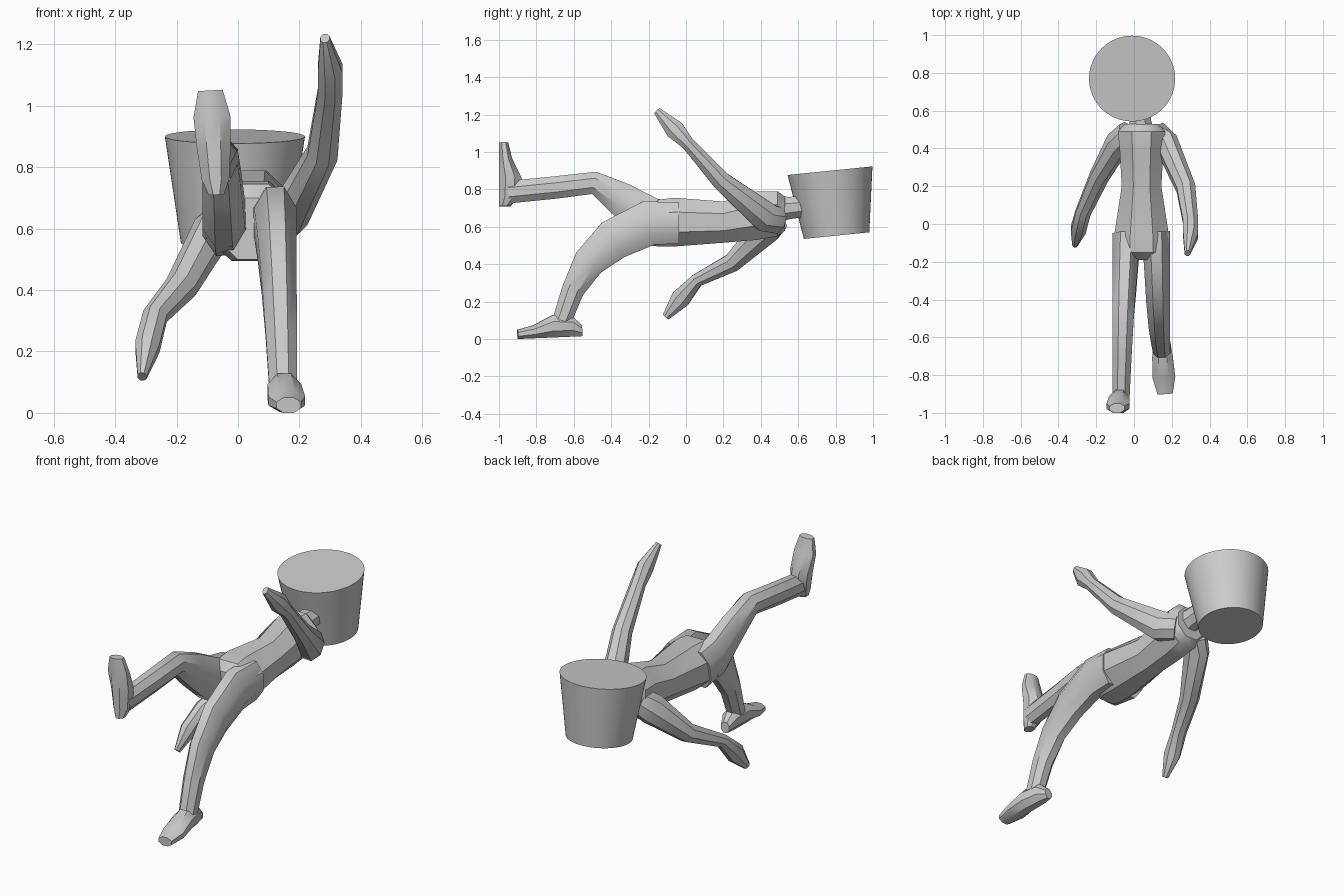
import bpy, bmesh
from math import radians, sin, cos, pi
from mathutils import Vector

cube = bpy.data.objects.get("Cube")
if cube:
    bpy.data.objects.remove(cube, do_unlink=True)

grey = bpy.data.materials.new("plain grey")
grey.use_nodes = True
colour = (.6, .6, .6, 1)
grey.diffuse_color = colour
grey.node_tree.nodes["Principled BSDF"].inputs["Base Color"].default_value = colour

RIGHT, BACK, UP = Vector((1, 0, 0)), Vector((0, 1, 0)), Vector((0, 0, 1))
SIDES = 8


def finish(obj):
    obj.data.materials.append(grey)
    bpy.ops.object.select_all(action='DESELECT')
    obj.select_set(True)
    bpy.context.view_layer.objects.active = obj
    bpy.ops.object.shade_smooth_by_angle(angle=radians(35))


def loft(name, centres, widths, depths, axis=None):
    """Eight-sided tube; widths and depths are half sizes at each centre.
    Sections face along the axis, or along the path when none is given."""
    bm = bmesh.new()
    last = len(centres) - 1
    loops = []
    for i, (centre, width, depth) in enumerate(zip(centres, widths, depths)):
        along = axis or centres[min(i + 1, last)] - centres[max(i - 1, 0)]
        along = along.normalized()
        side = (RIGHT - along * RIGHT.dot(along)).normalized()
        up = along.cross(side)
        loop = []
        for k in range(SIDES):
            angle = (k + .5) * 2 * pi / SIDES
            across = side * cos(angle) * width + up * sin(angle) * depth
            loop.append(bm.verts.new(centre + across / cos(pi / SIDES)))
        loops.append(loop)
    for near, far in zip(loops, loops[1:]):
        for k in range(SIDES):
            n = (k + 1) % SIDES
            bm.faces.new((near[k], near[n], far[n], far[k]))
    bm.faces.new(loops[0])
    bm.faces.new(loops[-1])
    bmesh.ops.recalc_face_normals(bm, faces=bm.faces[:])
    mesh = bpy.data.meshes.new(name)
    bm.to_mesh(mesh)
    bm.free()
    obj = bpy.data.objects.new(name, mesh)
    bpy.context.collection.objects.link(obj)
    finish(obj)


def trunk(name, x, sections):
    """Straight body part along y from (y, z, half width, half depth)."""
    ys, zs, widths, depths = zip(*sections)
    centres = [Vector((x, y, z)) for y, z in zip(ys, zs)]
    loft(name, centres, widths, depths, BACK)


def leg(name, hip_x, ankle_x, joints):
    """Leg from (y, z, half depth), with an even taper from hip to ankle."""
    centres, widths, depths = [], [], []
    for i, (y, z, depth) in enumerate(joints):
        t = i / (len(joints) - 1)
        centres.append(Vector((hip_x + (ankle_x - hip_x) * t, y, z)))
        widths.append(.075 - .03 * t)
        depths.append(depth)
    loft(name, centres, widths, depths)


def foot(name, heel, toe, instep):
    """Foot on a flat sole, rising from the sole in the instep direction."""
    heel, toe = Vector(heel), Vector(toe)
    lengths = (0, .15, .45, .75, 1)
    widths = (.025, .045, .055, .06, .04)
    depths = (.03, .055, .06, .035, .025)
    centres = [heel.lerp(toe, t) + instep * d for t, d in zip(lengths, depths)]
    loft(name, centres, widths, depths, toe - heel)


def arm(name, joints):
    """Arm through shoulder root, shoulder, elbow, wrist, palm and fingertips."""
    widths = (.06, .06, .05, .04, .04, .015)
    depths = (.07, .08, .05, .035, .052, .02)
    loft(name, [Vector(j) for j in joints], widths, depths)


# Torso, lying chest up
trunk("torso", .04, [
    (.53, .67, .09, .09), (.49, .67, .125, .12), (.38, .66, .115, .13),
    (.2, .625, .105, .11), (-.06, .625, .145, .13),
    (-.15, .62, .145, .125), (-.19, .6, .1, .1)])

# Neck
trunk("neck", .035, [
    (.48, .69, .075, .075), (.55, .7, .055, .06), (.65, .71, .055, .055)])

# Bucket-shaped head, its crown leaning forward
base, crown = Vector((-.01, .805, .553)), Vector((-.01, .77, .9))
lean = UP.rotation_difference(crown - base).to_euler()
bpy.ops.mesh.primitive_cone_add(
    vertices=64, radius1=.176, radius2=.228, depth=(crown - base).length,
    location=(base + crown) / 2, rotation=lean)
head = bpy.context.object
head.name = "bucket_head"
finish(head)

# Right leg, raised and stretched out
leg("right_leg", -.04, -.07, [
    (-.06, .62, .11), (-.2, .645, .115), (-.35, .75, .09),
    (-.49, .835, .06), (-.7, .81, .06), (-.95, .785, .06)])
foot("right_foot", (-.07, -1, .71), (-.09, -1, 1.05), BACK)

# Left leg, bent down to the ground
leg("left_leg", .115, .147, [
    (-.04, .62, .11), (-.2, .62, .12), (-.39, .53, .11),
    (-.52, .41, .085), (-.605, .26, .06), (-.67, .08, .05)])
foot("left_foot", (.14, -.556, .015), (.165, -.9, 0), UP)

# Left arm, reaching up
arm("left_arm", [
    (.11, .49, .635), (.17, .43, .65), (.275, .19, .845),
    (.3, .01, 1.045), (.3, -.06, 1.12), (.283, -.155, 1.22)])

# Right arm, hanging down
arm("right_arm", [
    (-.03, .48, .64), (-.085, .43, .59), (-.185, .25, .41),
    (-.27, .06, .315), (-.295, -.03, .215), (-.312, -.108, .118)])
